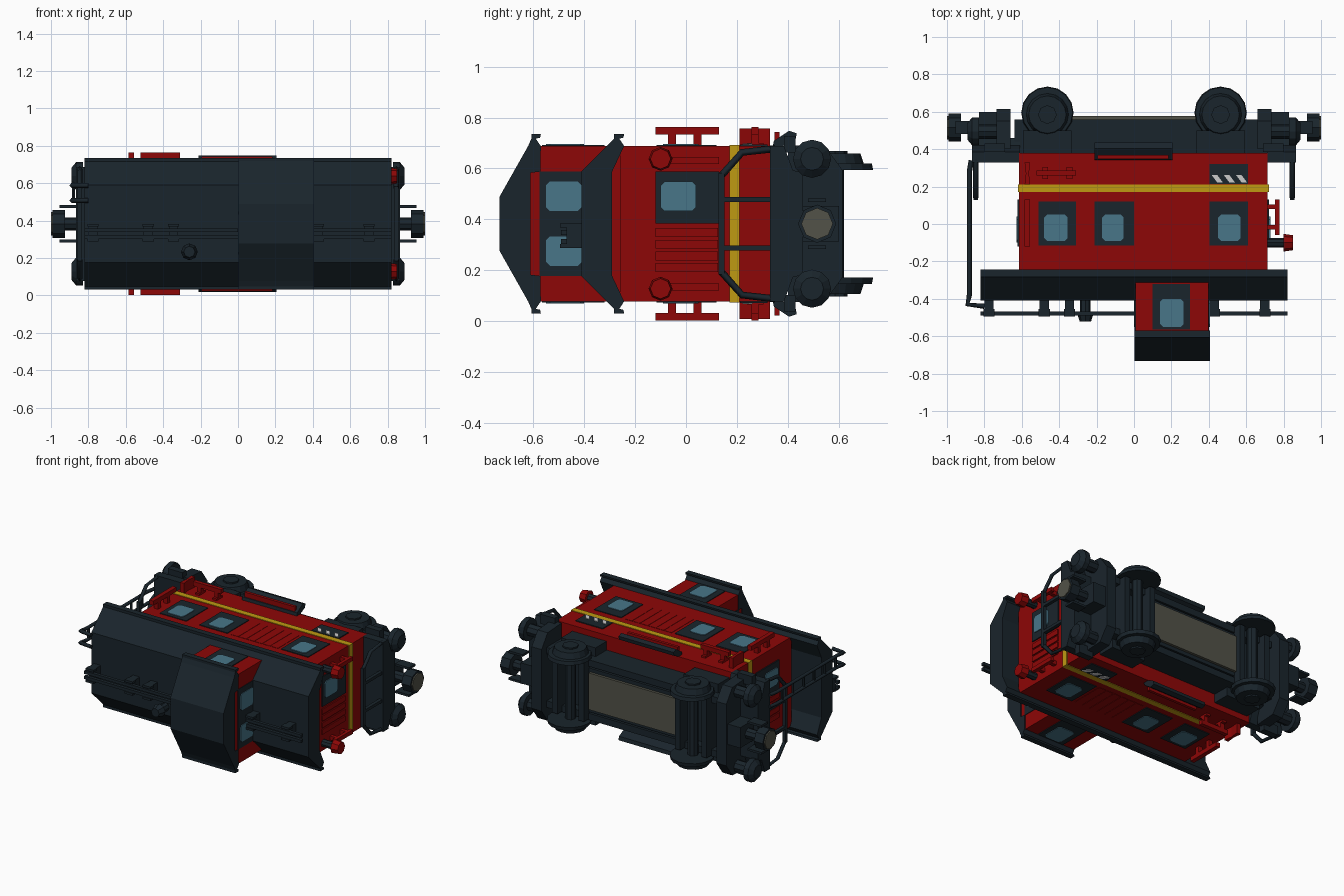
import bpy, math
from mathutils import Vector

if "Cube" in bpy.data.objects:
    bpy.data.objects.remove(bpy.data.objects["Cube"])

C = 0.383  # centre plane of the wagon, which lies on its side (roof towards -y)

def mat(name, r, g, b):
    m = bpy.data.materials.new(name)
    m.diffuse_color = (r, g, b, 1)
    m.use_nodes = True
    m.node_tree.nodes["Principled BSDF"].inputs["Base Color"].default_value = m.diffuse_color
    return m

RED = mat("red", .27, .002, .002)
DARK = mat("dark", .010, .018, .025)
YEL = mat("yellow", .52, .32, .006)
GLASS = mat("glass", .065, .18, .25)
GREY = mat("grey", .085, .085, .065)
WHITE = mat("white", .7, .7, .7)

def mesh(name, verts, faces, m):
    me = bpy.data.meshes.new(name)
    me.from_pydata(verts, [], faces)
    me.materials.append(m)
    ob = bpy.data.objects.new(name, me)
    bpy.context.collection.objects.link(ob)
    return ob

def prism(name, pts, a, b, m, axis='x'):
    """Extrude a profile: (y, half-width) along x, or (x, y) along z; offsets from C."""
    f = (lambda p, t: (t, p[0], C + p[1])) if axis == 'x' else (lambda p, t: (p[0], p[1], C + t))
    n = len(pts)
    ar = sum(pts[i][0] * pts[(i + 1) % n][1] - pts[(i + 1) % n][0] * pts[i][1] for i in range(n))
    if ar < 0:
        pts = pts[::-1]
    if a > b:
        a, b = b, a
    v = [f(p, a) for p in pts] + [f(p, b) for p in pts]
    fs = [tuple(range(n))[::-1], tuple(range(n, 2 * n))]
    fs += [(i, (i + 1) % n, (i + 1) % n + n, i + n) for i in range(n)]
    return mesh(name, v, fs, m)

def box(name, x0, x1, y0, y1, w0, w1, m):
    return prism(name, [(y0, w0), (y1, w0), (y1, w1), (y0, w1)], x0, x1, m)

def clipped(x0, x1, y0, y1, c=.015):
    return [(x0 + c, y0), (x1 - c, y0), (x1, y0 + c), (x1, y1 - c),
            (x1 - c, y1), (x0 + c, y1), (x0, y1 - c), (x0, y0 + c)]

def cyl(name, p, q, r, m, n=8, r2=None):
    """Cylinder or cone between two points (third coordinate measured from C)."""
    p, q = Vector(p), Vector(q)
    bpy.ops.mesh.primitive_cone_add(vertices=n, radius1=r, radius2=r if r2 is None else r2,
                                    depth=(q - p).length, location=(p + q) / 2 + Vector((0, 0, C)))
    o = bpy.context.object
    o.name = name
    o.rotation_euler = (q - p).to_track_quat('Z', 'Y').to_euler()
    o.data.materials.append(m)
    return o

def tube(name, pts, r, m):
    cu = bpy.data.curves.new(name, 'CURVE')
    cu.dimensions = '3D'
    cu.bevel_depth = r
    cu.bevel_resolution = 0
    cu.use_fill_caps = True
    s = cu.splines.new('POLY')
    s.points.add(len(pts) - 1)
    for sp, p in zip(s.points, pts):
        sp.co = (p[0], p[1], C + p[2], 1)
    cu.materials.append(m)
    o = bpy.data.objects.new(name, cu)
    bpy.context.collection.objects.link(o)

def sym(half):
    return half + [(y, -w) for y, w in reversed(half)]

# Body, stripe and cupola walls
box("body", -.615, .715, -.26, .38, -.305, .305, RED)
box("stripe", -.62, .722, .17, .21, -.309, .309, YEL)
box("cupola_walls", .008, .398, -.615, -.24, -.305, .305, RED)

# Roofs with thin eaves and a lip
prism("main_roof", sym([(-.41, .207), (-.283, .334), (-.283, .352), (-.243, .352), (-.246, .338),
                        (-.262, .334), (-.243, .305), (-.29, .205)]), -.82, .82, DARK)
prism("cupola_roof", sym([(-.733, .105), (-.62, .305), (-.607, .335), (-.607, .352), (-.570, .352),
                          (-.573, .338), (-.59, .334), (-.57, .305), (-.572, .205), (-.610, .20)]), .003, .405, DARK)

# Roof walk and brackets
for x0, x1 in ((-.82, 0), (.4, .82)):
    for w in (-.07, -.035):
        box("roof_walk", x0, x1, -.49, -.468, w - .01, w + .01, DARK)
for x in (-.775, -.48, -.345, .43, .70):
    box("walk_bracket", x - .025, x + .025, -.47, -.40, -.095, 0, DARK)
    box("walk_clamp", x - .03, x + .03, -.495, -.455, -.095, -.08, DARK)
    box("walk_clamp", x - .03, x + .03, -.495, -.455, -.015, 0, DARK)

# Chimney
cyl("chimney", (-.26, -.40, -.15), (-.26, -.49, -.15), .028, DARK)
cyl("chimney_cap", (-.26, -.475, -.15), (-.26, -.522, -.15), .045, DARK, 8, .03)

for s in (1, -1):
    def side(name, x0, x1, y0, y1, t, m):
        box(name, x0, x1, y0, y1, s * .29, s * (.305 + t), m)

    # Side windows: frame and glass with clipped corners
    for x0, x1, g0, g1, y0, y1, h0, h1 in ((-.51, -.31, -.48, -.355, -.115, .12, -.09, .05),
                                           (-.21, .0, -.17, -.055, -.115, .12, -.09, .05),
                                           (.405, .61, .45, .57, -.115, .12, -.09, .05),
                                           (.10, .30, .14, .265, -.565, -.32, -.55, -.40)):
        side("window_frame", x0, x1, y0, y1, .005, DARK)
        prism("window_glass", clipped(g0, g1, h0, h1), s * .29, s * .314, GLASS, 'z')
    # Wall planks between the windows
    for i in range(6):
        side("plank", .025 + i * .06, .082 + i * .06, -.115, .12, .002, RED)

    # Hazard panel
    side("hazard_panel", .405, .61, .213, .32, .006, DARK)
    for i in range(3):
        x = .415 + i * .065
        prism("hazard_stripe", [(x, .262), (x + .03, .262), (x + .06, .222), (x + .03, .222)],
              s * .30, s * .315, WHITE, 'z')

    # Red grab bars on the sides
    box("grab_bar", -.52, -.31, .258, .285, s * .35, s * .38, RED)
    for x in (-.49, -.36):
        prism("grab_foot", [(x, .24), (x + .03, .24), (x + .03, .305), (x, .305)], s * .30, s * .318, RED, 'z')
        box("grab_post", x, x + .03, .258, .285, s * .30, s * .36, RED)
    prism("grab_marker", [(-.585, .21), (-.555, .21), (-.562, .27), (-.555, .33), (-.585, .33), (-.578, .27)],
          s * .30, s * .375, RED, 'z')
    box("upright_grab", -.585, -.555, -.12, .13, s * .35, s * .38, RED)
    for y in (-.07, .03):
        box("upright_grab_post", -.585, -.555, y, y + .03, s * .30, s * .36, RED)

    # End grabs and rear lamps
    box("end_grab", .755, .778, -.06, .13, s * .235, s * .262, RED)
    for y in (-.03, .08):
        box("end_grab_post", .71, .77, y, y + .025, s * .235, s * .262, RED)
    cyl("lamp_stem", (.71, -.10, s * .255), (.81, -.10, s * .255), .025, DARK)
    cyl("lamp", (.80, -.10, s * .255), (.85, -.10, s * .255), .047, RED, 8, .04)

    # Side step board with red trim
    prism("side_step", [(.34, s * .30), (.345, s * .325), (.405, s * .365), (.435, s * .355), (.43, s * .33), (.37, s * .30)],
          -.21, .205, DARK)
    box("step_trim", -.195, .185, .348, .368, s * .32, s * .36, RED)

    # Wheels: flange, tread and hub
    for x in (-.463, .463):
        cyl("wheel_flange", (x, .595, s * .212), (x, .595, s * .236), .14, DARK, 16, .135)
        cyl("wheel_tread", (x, .585, s * .23), (x, .585, s * .275), .115, DARK, 16, .10)
        cyl("wheel_hub", (x, .585, s * .27), (x, .585, s * .285), .05, DARK, 8)
        box("axle_guard", x - .13, x + .13, .38, .50, s * .20, s * .265, DARK)

    # Frame sills
    box("frame_sill", -.64, .72, .38, .56, s * .16, s * .205, DARK)

    # Buffers at both ends
    for e in (1, -1):
        cyl("buffer_stem", (e * .70, .495, s * .255), (e * .84, .495, s * .255), .04, DARK)
        cyl("buffer_head", (e * .83, .495, s * .255), (e * .865, .495, s * .255), .075, DARK, 12)
        cyl("buffer_dome", (e * .865, .495, s * .255), (e * .89, .495, s * .255), .075, DARK, 12, .045)

# End windows and doors
for e, xw in ((1, .715), (-1, -.615)):
    box("door_frame", xw - e * .02, xw + e * .008, -.12, .13, 0, .205, DARK)
    prism("door_glass", [(y, w) for y, w in clipped(-.10, .04, .05, .165)], xw - e * .02, xw + e * .014, GLASS)
    for i in range(4):
        w = -.19 + i * .046
        box("door_rib", xw - e * .02, xw + e * .008, -.12, .125, w, w + .035, RED)
    xc = .398 if e > 0 else .008
    for s in (1, -1):
        box("cupola_end_frame", xc - e * .01, xc + e * .004, -.575, -.40, 0, s * .205, DARK)
        prism("cupola_end_glass", [(y, s * w) for y, w in clipped(-.55, -.41, .05, .165)],
              xc - e * .01, xc + e * .008, GLASS)

# Underframe and battery plate
box("underframe", -.64, .72, .375, .50, -.2, .2, DARK)
box("centre_box", -.37, .34, .38, .56, -.15, .15, DARK)
box("bottom_plate", -.35, .33, .55, .578, -.125, .125, GREY)
for x in (-.463, .463):
    cyl("axle", (x, .585, -.22), (x, .585, .22), .035, DARK)
    for d in (-.10, .10):
        box("bogie_bar", x + d - .02, x + d + .02, .45, .61, -.2, .2, DARK)

# End platforms, draw gear and railings
for e, inner in ((1, .71), (-1, -.61)):
    prism("end_platform", sym([(.33, .305), (.385, .305), (.42, .21), (.46, .20)]), inner, e * .865, DARK)
    prism("buffer_beam", sym([(.40, .31), (.55, .30), (.615, .21)]), e * .66, e * .735, DARK)
    box("coupler_block", e * .70, e * .83, .44, .60, -.07, .07, DARK)
    cyl("coupler_neck", (e * .82, .515, 0), (e * .94, .515, 0), .035, DARK)
    cyl("coupler_head", (e * .925, .515, 0), (e * .992, .515, 0), .075, DARK)
    cyl("coupler_face", (e * .99, .515, 0), (e * 1.0, .515, 0), .062, GREY)
    for s in (1, -1):
        box("coupler_arm", e * .85, e * .955, .48, .55, s * .085, s * .10, DARK)
        box("end_step", e * .69, e * .80, .385, .43, s * .28, s * .345, DARK)
        box("rail_post", e * .835, e * .858, .13, .36, s * .085, s * .105, DARK)
        tube("rail_corner", [(e * .846, .14, s * .19), (e * .846, .22, s * .28), (e * .846, .35, s * .295)], .014, DARK)
    box("rail_bar", e * .835, e * .858, .128, .152, -.2, .2, DARK)

# Roof ladder on the left end
for w in (.125, .205):
    tube("ladder_rail", [(-.87, .34, w), (-.88, .28, w), (-.88, -.38, w), (-.89, -.43, w), (-.80, -.44, w)], .014, DARK)
for i in range(6):
    cyl("ladder_rung", (-.88, .22 - i * .115, .125), (-.88, .22 - i * .115, .205), .009, DARK, 6)
